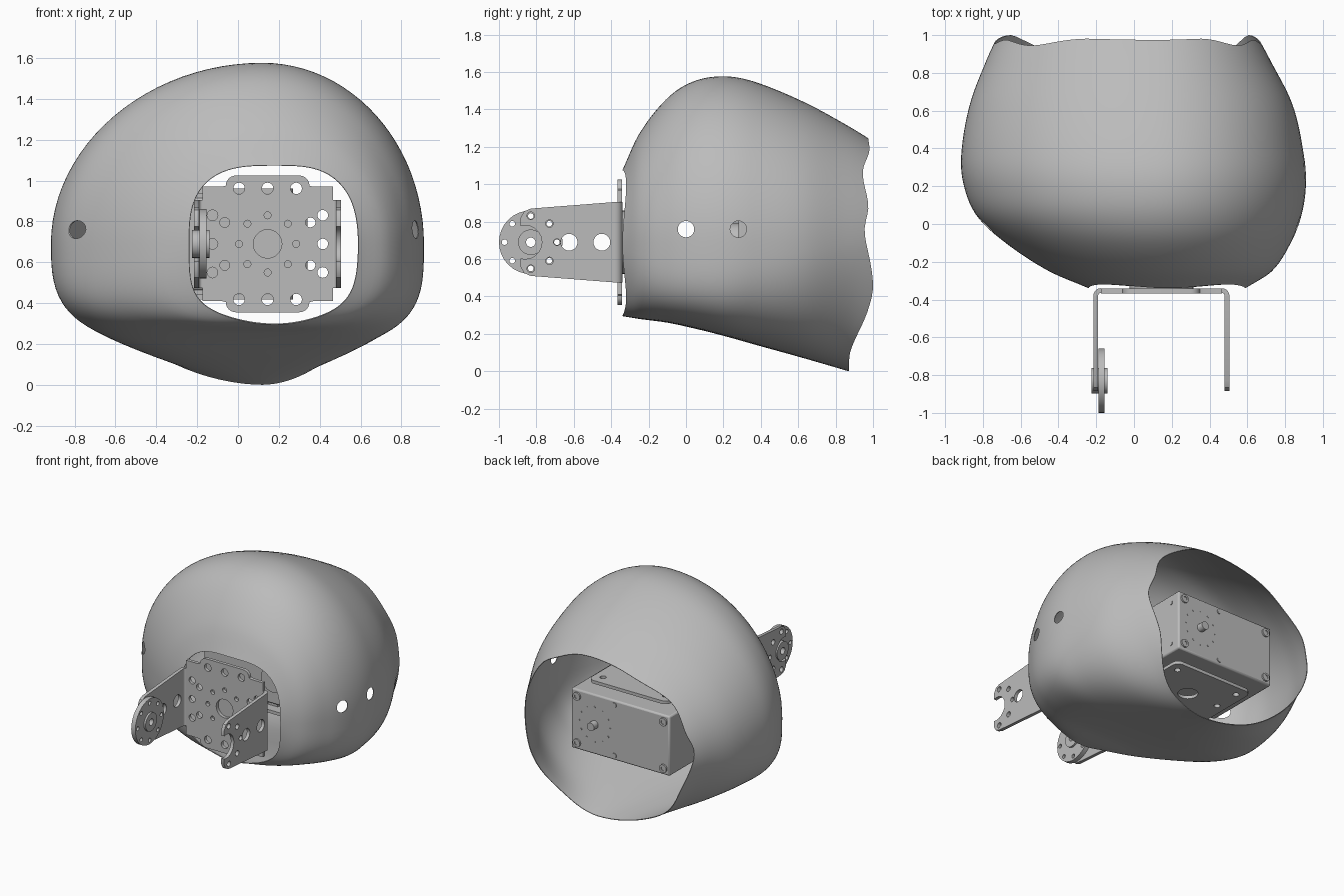
import bpy, bmesh, math
from mathutils import Matrix, Vector

cube = bpy.data.objects.get("Cube")
if cube:
    bpy.data.objects.remove(cube, do_unlink=True)

grey = bpy.data.materials.new("plain_grey")
grey.use_nodes = True
grey.diffuse_color = (0.5, 0.5, 0.5, 1)
grey.node_tree.nodes["Principled BSDF"].inputs["Base Color"].default_value = (0.5, 0.5, 0.5, 1)
parts = []
X, Y, Z = 0, 1, 2


def finish(name, bm):
    bmesh.ops.recalc_face_normals(bm, faces=bm.faces)
    me = bpy.data.meshes.new(name)
    bm.to_mesh(me)
    bm.free()
    me.materials.append(grey)
    ob = bpy.data.objects.new(name, me)
    bpy.context.collection.objects.link(ob)
    parts.append(ob)
    return ob


def add_cyl(bm, c, r, length, axis, n=32):
    turn = [Matrix.Rotation(math.pi / 2, 4, 'Y'), Matrix.Rotation(math.pi / 2, 4, 'X'), Matrix()][axis]
    bmesh.ops.create_cone(bm, cap_ends=True, segments=n, radius1=r, radius2=r, depth=length,
                          matrix=Matrix.Translation(Vector(c)) @ turn)


def cylinder(name, c, r, length, axis):
    bm = bmesh.new()
    add_cyl(bm, c, r, length, axis)
    return finish(name, bm)


def prism(name, pts, axis, lo, hi):
    """Extrude a 2D outline along an axis from lo to hi."""
    bm = bmesh.new()

    def place(p, d):
        q = list(p)
        q.insert(axis, d)
        return bm.verts.new(q)
    a = [place(p, lo) for p in pts]
    b = [place(p, hi) for p in pts]
    bm.faces.new(a)
    bm.faces.new(b)
    for i in range(len(pts)):
        j = (i + 1) % len(pts)
        bm.faces.new((a[i], a[j], b[j], b[i]))
    return finish(name, bm)


def box(name, xs, ys, zs, bevel=0.0):
    ob = prism(name, [(xs[0], ys[0]), (xs[1], ys[0]), (xs[1], ys[1]), (xs[0], ys[1])], Z, *zs)
    if bevel:
        m = ob.modifiers.new("edge", 'BEVEL')
        m.width, m.segments = bevel, 2
    return ob


def arc(cx, cy, r, a0, a1, n=8):
    return [(cx + r * math.cos(math.radians(a0 + (a1 - a0) * i / n)),
             cy + r * math.sin(math.radians(a0 + (a1 - a0) * i / n))) for i in range(n + 1)]


def apply(ob, mod):
    bpy.context.view_layer.objects.active = ob
    bpy.ops.object.modifier_apply(modifier=mod.name)


def drill(ob, holes, axis, length=0.3):
    """Cut round holes given as (centre, radius)."""
    bm = bmesh.new()
    for c, r in holes:
        add_cyl(bm, c, r, length, axis, 20)
    cutter = finish("hole_cutter", bm)
    parts.remove(cutter)
    cutter.hide_render = True
    m = ob.modifiers.new("holes", 'BOOLEAN')
    m.operation, m.solver, m.object = 'DIFFERENCE', 'EXACT', cutter
    apply(ob, m)
    bpy.data.objects.remove(cutter, do_unlink=True)


def curve(table, u):
    """Smooth interpolation through rows whose first entry is the position."""
    u = min(max(u, table[0][0]), table[-1][0])
    i = max(k for k in range(len(table) - 1) if table[k][0] <= u)
    p, q = table[i], table[i + 1]
    o, s = table[max(i - 1, 0)], table[min(i + 2, len(table) - 1)]
    h = q[0] - p[0]
    t = (u - p[0]) / h
    out = []
    for k in range(1, len(p)):
        m0 = (q[k] - o[k]) / (q[0] - o[0]) * h
        m1 = (s[k] - p[k]) / (s[0] - p[0]) * h
        out.append((2 * t**3 - 3 * t**2 + 1) * p[k] + (t**3 - 2 * t**2 + t) * m0
                   + (3 * t**2 - 2 * t**3) * q[k] + (t**3 - t**2) * m1)
    return out


# Head shell: y, x right, x left, top, bottom, centre x, lower squareness
sections = [(-0.34, -0.24, 0.59, 1.075, 0.295, 0.18, 2.1),
            (-0.25, -0.45, 0.73, 1.27, 0.28, 0.16, 3.0),
            (-0.10, -0.68, 0.83, 1.46, 0.26, 0.13, 3.6),
            (0.04, -0.83, 0.885, 1.55, 0.23, 0.12, 3.6),
            (0.20, -0.90, 0.91, 1.577, 0.19, 0.12, 3.4),
            (0.36, -0.915, 0.90, 1.55, 0.145, 0.12, 2.9),
            (0.63, -0.87, 0.84, 1.44, 0.07, 0.12, 2.3),
            (0.87, -0.78, 0.72, 1.31, 0.0, 0.12, 1.85),
            (1.00, -0.72, 0.65, 1.23, -0.04, 0.12, 1.8)]
# Wavy back rim: relative height, y
rim = [(-1, 0.87), (-0.85, 0.88), (-0.55, 0.97), (-0.35, 1.0), (0.1, 0.955),
       (0.35, 0.975), (0.65, 0.945), (0.88, 0.98), (1, 0.975)]
RINGS, SIDES, MID = 44, 96, 0.69
bm = bmesh.new()
grid = []
for i in range(RINGS + 1):
    row = []
    for j in range(SIDES):
        a = 2 * math.pi * j / SIDES
        c, s = math.cos(a), math.sin(a)
        front = -0.33 - 0.01 * math.cos(4 * a)
        y = front + (i / RINGS) ** 1.25 * (curve(rim, s)[0] - front)
        xr, xl, top, low, cx, n = curve(sections, y)
        e = 1 if s >= 0 else 2 / n
        w = xl - cx if c >= 0 else cx - xr
        h = top - MID if s >= 0 else MID - low
        row.append(bm.verts.new((cx + w * math.copysign(abs(c) ** e, c), y,
                                 MID + h * math.copysign(abs(s) ** e, s))))
    grid.append(row)
for i in range(RINGS):
    for j in range(SIDES):
        k = (j + 1) % SIDES
        bm.faces.new((grid[i][j], grid[i][k], grid[i + 1][k], grid[i + 1][j]))
shell = finish("head_shell", bm)
# keep the wall inside the outer surface
outward = shell.data.polygons[SIDES * 20].normal.x > 0
solid = shell.modifiers.new("wall", 'SOLIDIFY')
solid.thickness, solid.offset = 0.005, -1 if outward else 1
apply(shell, solid)
drill(shell, [((x, y, 0.76), 0.044) for x, y in ((0.85, 0), (0.85, 0.28), (-0.85, 0))], X, 0.5)

# Mounting plate of the U bracket
CX = 0.145
quarter = ([(0.32, -0.28), (0.32, 0.28), (0.225, 0.28)] + arc(0.155, 0.285, 0.05, 0, 90, 6))
half = [p for p in quarter if p[1] >= 0]
right = [(x, -z) for x, z in reversed(half)] + half
outline = right + [(-x, -z) for x, z in right]
plate = prism("bracket_plate", [(CX + x, MID + z) for x, z in outline], Y, -0.367, -0.342)
holes = []
for d in (-1, 0, 1):
    for s in (-1, 1):
        holes += [((CX + 0.14 * d, -0.355, MID + 0.272 * s), 0.028),
                  ((CX + 0.27 * s, -0.355, MID + 0.14 * d), 0.026)]
        if d:
            holes.append(((CX + 0.21 * d, -0.355, MID + 0.105 * s), 0.024))
holes += [((CX + 0.14 * math.cos(k * math.pi / 4), -0.355, MID + 0.14 * math.sin(k * math.pi / 4)), 0.017)
          for k in range(8)]
holes.append(((CX, -0.355, MID), 0.07))
drill(plate, holes, Y, 0.1)

# Bracket arms with forked ends, and the bends joining them to the plate
upper = [(-0.38, 0.215), (-0.83, 0.18), (-0.865, 0.165), (-0.885, 0.13)]
arm_outline = [(y, MID + z) for y, z in upper] + [(y, MID - z) for y, z in reversed(upper)]
for side, tag in ((-1, "right"), (1, "left")):
    x = sorted((CX + side * 0.335, CX + side * 0.36))
    arm = prism(tag + "_bracket_arm", arm_outline, X, *x)
    holes = [((x[0], y, MID), r) for y, r in ((-0.45, 0.045), (-0.625, 0.045), (-0.69, 0.018), (-0.86, 0.09))]
    holes += [((x[0], y, MID + s * z), 0.02) for y, z in ((-0.83, 0.142), (-0.73, 0.1)) for s in (-1, 1)]
    drill(arm, holes, X)
    bend = arc(0.32, -0.38, 0.04, 0, 90) + arc(0.32, -0.38, 0.015, 90, 0)
    prism(tag + "_bracket_bend", [(CX + side * u, v) for u, v in bend], Z, 0.475, 0.905)

# Side horn disc on the right arm
disc = cylinder("side_horn_disc", (-0.172, -0.83, MID), 0.17, 0.034, X)
drill(disc, [((-0.17, -0.83 + 0.14 * math.cos(k * math.pi / 4), MID + 0.14 * math.sin(k * math.pi / 4)), 0.015)
             for k in range(8)] + [((-0.17, -0.83, MID), 0.05)], X)
hub = cylinder("side_horn_hub", (-0.183, -0.83, MID), 0.068, 0.085, X)
drill(hub, [((-0.183, -0.83, MID), 0.025)], X)

# Motor set back inside the shell, its horn behind the plate
BACK = 0.88
cylinder("motor_horn", (CX, -0.325, MID), 0.17, 0.034, Y)
cylinder("motor_collar", (CX, 0.25, MID), 0.1, 0.08, Y)
box("motor_body", (-0.48, 0.34), (0.28, BACK), (0.465, 0.915), 0.012)
cylinder("rear_pivot", (CX, BACK + 0.02, MID), 0.03, 0.06, Y)
for k in range(12):
    a = k * math.pi / 6
    cylinder("rear_ring_mark", (CX + 0.13 * math.cos(a), BACK, MID + 0.13 * math.sin(a)), 0.007, 0.006, Y)
for x in (-0.43, 0.29):
    for z in (0.515, 0.865):
        screw = cylinder("rear_screw", (x, BACK + 0.002, z), 0.03, 0.02, Y)
        drill(screw, [((x, BACK + 0.012, z), 0.015)], Y, 0.012)
for z in (0.5, 0.88):
    cylinder("rear_pin", (-0.02, BACK, z), 0.018, 0.012, Y)
for z in (0.53, 0.85):
    cylinder("side_pin", (0.34, 0.8, z), 0.015, 0.01, X)

# Holder plates above and below the motor
plan = (arc(0.22, 0.73, 0.05, 0, 90, 5) + arc(-0.34, 0.73, 0.05, 90, 180, 5)
        + arc(-0.34, 0.28, 0.05, 180, 270, 5) + arc(0.22, 0.28, 0.05, 270, 360, 5))
for name, z in (("upper_holder_plate", 0.95), ("lower_holder_plate", 0.43)):
    holder = prism(name, plan, Z, z - 0.012, z + 0.012)
    drill(holder, [((x, y, z), 0.022) for x in (-0.32, 0.2) for y in (0.3, 0.5, 0.7)]
          + [((-0.06, 0.5, z), 0.07)], Z)
    for x in (-0.2, 0.08):
        box("holder_spacer", (x - 0.04, x + 0.04), (0.3, 0.36), sorted((z, MID + (z - MID) * 0.85)))

# Smooth round surfaces, keep edges crisp
bpy.ops.object.select_all(action='DESELECT')
for ob in parts:
    ob.select_set(True)
bpy.context.view_layer.objects.active = shell
bpy.ops.object.shade_smooth_by_angle(angle=math.radians(35))
